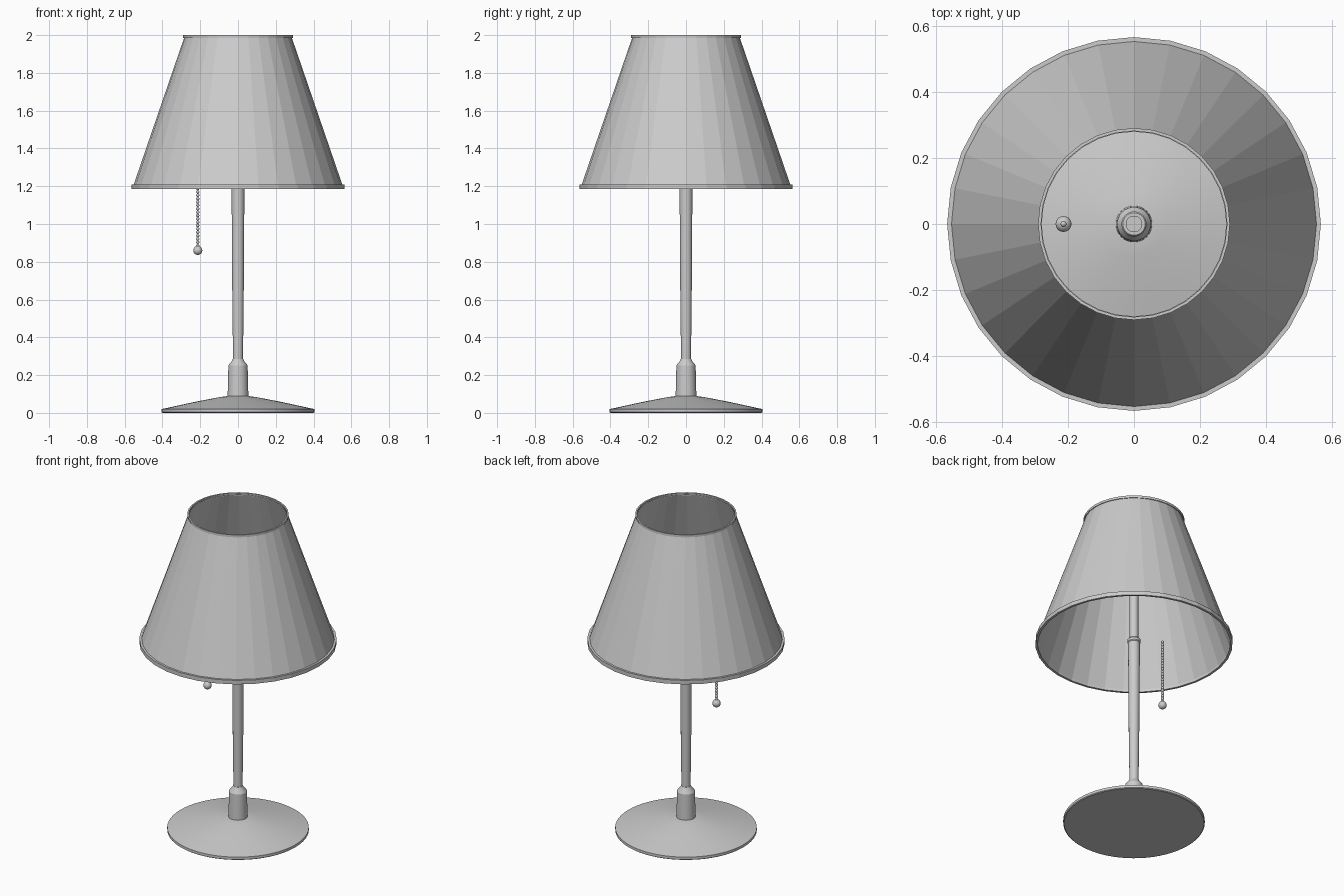
import bpy, bmesh, math

if "Cube" in bpy.data.objects:
    bpy.data.objects.remove(bpy.data.objects["Cube"])


def lathe(name, profile, sides, closed=False, smooth=None):
    """Revolve (radius, z) points around z; closed joins last ring to first."""
    bm = bmesh.new()
    rings = [[bm.verts.new((r * math.cos(2 * math.pi * i / sides),
                            r * math.sin(2 * math.pi * i / sides), z))
              for i in range(sides)] for r, z in profile]
    pairs = list(zip(rings, rings[1:]))
    if closed:
        pairs.append((rings[-1], rings[0]))
    for a, b in pairs:
        for i in range(sides):
            j = (i + 1) % sides
            bm.faces.new((a[i], a[j], b[j], b[i]))
    if not closed:
        bm.faces.new(rings[0][::-1])
        bm.faces.new(rings[-1])
    bmesh.ops.recalc_face_normals(bm, faces=bm.faces)
    return finish(name, bm, smooth)


def finish(name, bm, smooth=None):
    mesh = bpy.data.meshes.new(name)
    bm.to_mesh(mesh)
    bm.free()
    obj = bpy.data.objects.new(name, mesh)
    bpy.context.collection.objects.link(obj)
    if smooth:
        bpy.ops.object.select_all(action='DESELECT')
        obj.select_set(True)
        bpy.context.view_layer.objects.active = obj
        bpy.ops.object.shade_smooth_by_angle(angle=math.radians(smooth))
    return obj


# Wide, shallow conical foot
lathe("base", [(0.40, 0), (0.405, 0.004), (0.405, 0.02), (0.23, 0.058),
               (0.10, 0.083), (0.05, 0.09)], 64, smooth=25)

# Collar where the stem meets the foot
lathe("stem_collar", [(0.055, 0.085), (0.051, 0.25), (0.048, 0.256),
                      (0.032, 0.275), (0.028, 0.285)], 32, smooth=25)

# Stem widening upward, with a small ring at its end
lathe("stem", [(0.026, 0.27), (0.030, 0.58), (0.034, 1.19), (0.038, 1.195),
               (0.038, 1.21), (0.034, 1.215)], 24, smooth=25)

# Thin rod inside the shade
lathe("inner_rod", [(0.025, 1.20), (0.025, 1.56)], 24, smooth=25)

# Faceted open shade with wall thickness
lathe("shade", [(0.557, 1.195), (0.283, 1.992), (0.279, 1.992), (0.553, 1.195)],
      32, closed=True)

# Bands around the shade openings
lathe("shade_bottom_band", [(0.565, 1.185), (0.565, 1.21), (0.551, 1.21),
                            (0.551, 1.185)], 32, closed=True)
lathe("shade_top_band", [(0.290, 1.985), (0.290, 2.0), (0.281, 2.0),
                         (0.281, 1.985)], 32, closed=True)

# Beaded pull chain with a ball at the end
CHAIN_X = -0.213
bm = bmesh.new()
for i in range(23):
    bead = bmesh.ops.create_uvsphere(bm, u_segments=10, v_segments=6, radius=0.0092)
    bmesh.ops.translate(bm, verts=bead["verts"], vec=(CHAIN_X, 0, 0.885 + i * 0.0178))
finish("pull_chain", bm, smooth=60)

bm = bmesh.new()
ball = bmesh.ops.create_uvsphere(bm, u_segments=20, v_segments=12, radius=0.024)
bmesh.ops.translate(bm, verts=ball["verts"], vec=(CHAIN_X, 0, 0.86))
finish("pull_ball", bm, smooth=60)
